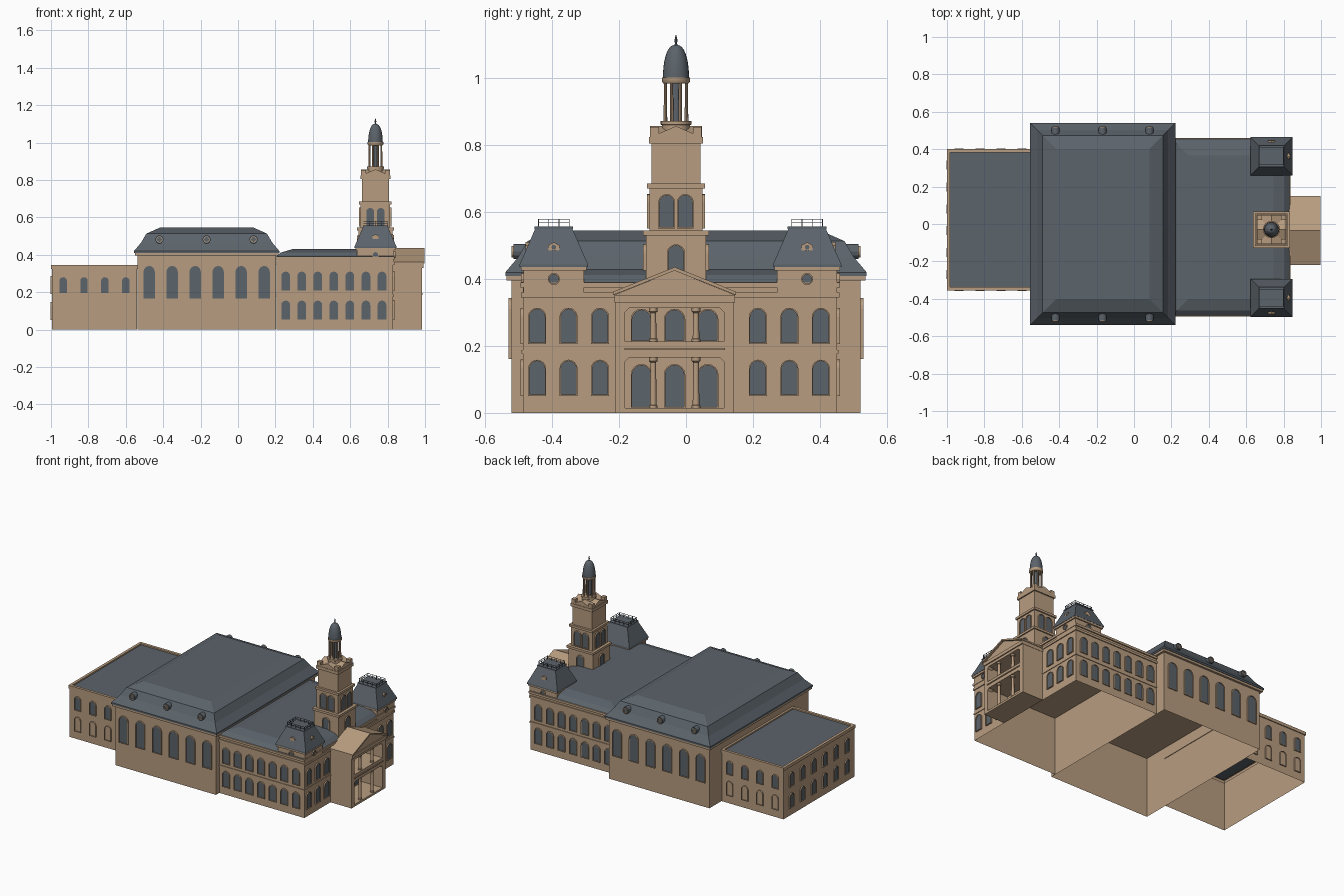
import bpy, bmesh, math
from mathutils import Vector

cube = bpy.data.objects.get("Cube")
if cube:
    bpy.data.objects.remove(cube, do_unlink=True)


def material(name, rgb):
    m = bpy.data.materials.new(name)
    m.use_nodes = True
    m.diffuse_color = (*rgb, 1)
    m.node_tree.nodes["Principled BSDF"].inputs["Base Color"].default_value = (*rgb, 1)
    return m


STONE = material("tan stone", (0.48, 0.335, 0.215))
SLATE = material("slate", (0.105, 0.125, 0.145))


def finish(name, bm, mats, smooth=False):
    mesh = bpy.data.meshes.new(name)
    bm.to_mesh(mesh)
    bm.free()
    ob = bpy.data.objects.new(name, mesh)
    bpy.context.collection.objects.link(ob)
    for m in mats:
        mesh.materials.append(m)
    if smooth:
        bpy.ops.object.select_all(action="DESELECT")
        ob.select_set(True)
        bpy.context.view_layer.objects.active = ob
        bpy.ops.object.shade_smooth_by_angle(angle=math.radians(40))
    return ob


def skin(bm, rings):
    for a, b in zip(rings, rings[1:]):
        for i in range(len(a)):
            j = (i + 1) % len(a)
            bm.faces.new((a[i], a[j], b[j], b[i]))


def stack(name, rect, levels, mat=STONE, top=True, bottom=False):
    """Rectangular shell; levels are (inset, z) pairs."""
    x0, x1, y0, y1 = rect
    bm = bmesh.new()
    rings = [[bm.verts.new(p) for p in ((x0 + d, y0 + d, z), (x1 - d, y0 + d, z),
                                        (x1 - d, y1 - d, z), (x0 + d, y1 - d, z))]
             for d, z in levels]
    skin(bm, rings)
    if top:
        bm.faces.new(rings[-1])
    if bottom:
        bm.faces.new(rings[0][::-1])
    return finish(name, bm, [mat])


def box(name, rect, z0, z1, mat=STONE):
    return stack(name, rect, [(0, z0), (0, z1)], mat, True, True)


def band(name, rect, z0, z1, out):
    return stack(name, rect, [(0, z0), (-out, z0), (-out, z1), (0, z1)], top=False)


def around(cx, cy, hx, hy=None):
    hy = hx if hy is None else hy
    return (cx - hx, cx + hx, cy - hy, cy + hy)


def lathe(name, centre, profile, mat=STONE, n=16):
    bm = bmesh.new()
    rings = [[bm.verts.new((centre[0] + r * math.cos(math.tau * i / n),
                            centre[1] + r * math.sin(math.tau * i / n), z))
              for i in range(n)] for r, z in profile]
    skin(bm, rings)
    bm.faces.new(rings[0][::-1])
    bm.faces.new(rings[-1])
    return finish(name, bm, [mat], True)


def prism(name, outline, a, b, axis, mat=STONE):
    """Extrude an outline of (across, z) along x or y."""
    bm = bmesh.new()
    rings = [[bm.verts.new((d, u, z) if axis == "x" else (u, d, z)) for u, z in outline]
             for d in (a, b)]
    skin(bm, rings)
    bm.faces.new(rings[0])
    bm.faces.new(rings[1])
    bmesh.ops.recalc_face_normals(bm, faces=bm.faces[:])
    return finish(name, bm, [mat])


def arch(hw, z0, z1, grow):
    r, spring = hw + grow, z1 - hw
    return [(-r, z0 - grow), (r, z0 - grow)] + [
        (r * math.cos(math.pi * i / 8), spring + r * math.sin(math.pi * i / 8)) for i in range(9)]


def disc(r, z, grow):
    return [((r + grow) * math.cos(math.tau * i / 12), z + (r + grow) * math.sin(math.tau * i / 12))
            for i in range(12)]


def windows(name, facing, plane, centres, shape, args, blind=False, depth=0.008):
    """Panes with raised surrounds, set along a wall plane."""
    n = Vector(facing)
    t = Vector((0, 0, 1)).cross(n)
    bm = bmesh.new()
    for c in centres:
        base = Vector((plane, c, 0)) if n.x else Vector((c, plane, 0))

        def ring(grow, w):
            return [bm.verts.new(base + t * u + n * w + Vector((0, 0, z)))
                    for u, z in shape(*args, grow)]
        pane = ring(0, 0.003)
        skin(bm, [ring(0.004, 0), ring(0.004, depth), ring(0, depth), pane])
        face = bm.faces.new(pane)
        face.material_index = 0 if blind else 1
    return finish(name, bm, [STONE, SLATE])


def spread(a, b, n):
    return [a + (b - a) * i / (n - 1) for i in range(n)]


RIGHT, LEFT, FRONT, BACK = (1, 0, 0), (-1, 0, 0), (0, -1, 0), (0, 1, 0)

# Rear wing with parapet and flat roof
wing = (-0.995, -0.54, -0.35, 0.395)
stack("wing_walls", wing, [(0, 0), (0, 0.325), (-0.006, 0.325), (-0.006, 0.345),
                           (0.012, 0.345), (0.012, 0.335)], top=False)
stack("wing_roof", wing, [(0.012, 0.336)], SLATE)
for side, facing, plane in (("front", FRONT, wing[2]), ("back", BACK, wing[3])):
    cols = spread(-0.935, -0.6, 4)
    windows("wing_upper_windows_" + side, facing, plane, cols, arch, (0.02, 0.195, 0.28))
    windows("wing_blind_windows_" + side, facing, plane, cols, arch, (0.02, 0.055, 0.145), True)
for z in (0.055, 0.195):
    windows("wing_end_windows", LEFT, wing[0], spread(-0.27, 0.315, 6), arch, (0.02, z, z + 0.088))

# Great hall with mansard roof and round dormers
hall = (-0.538, 0.203, -0.522, 0.522)
stack("hall_walls", hall, [(0, 0), (0, 0.4)])
band("hall_cornice", hall, 0.395, 0.418, 0.014)
stack("hall_roof", hall, [(-0.014, 0.409), (-0.018, 0.409), (-0.018, 0.42), (0.02, 0.465),
                          (0.048, 0.513), (0.12, 0.545)], SLATE)
for s, facing in ((-1, FRONT), (1, BACK)):
    windows("hall_windows", facing, s * 0.522, spread(-0.475, 0.14, 6), arch, (0.03, 0.165, 0.34))
    for x in (-0.42, -0.168, 0.083):
        prism("hall_dormer", [(x + u, z) for u, z in disc(0.022, 0.482, 0)],
              s * 0.45, s * 0.516, "y", SLATE)
        windows("dormer_eye", facing, s * 0.514, [x], disc, (0.013, 0.482))

# Head block with string course, cornices and low roof
block = (0.205, 0.83, -0.487, 0.452)
stack("block_walls", block, [(0, 0), (0, 0.385)])
for z, h, out in ((0.178, 0.01, 0.004), (0.345, 0.015, 0.006), (0.375, 0.015, 0.008)):
    band("block_band", block, z, z + h, out)
stack("block_roof", block, [(-0.004, 0.388), (0.025, 0.412), (0.085, 0.43)], SLATE)
for z in (0.055, 0.21):
    size = (0.023, z, z + 0.1)
    windows("block_front_windows", FRONT, block[2], spread(0.255, 0.77, 7), arch, size)
    windows("block_back_windows", BACK, block[3], spread(0.255, 0.77, 7), arch, size)
    for first in (-0.445, 0.215):
        windows("block_end_windows", RIGHT, block[1], spread(first, first + 0.188, 3), arch, size)

# Corner pavilions with mansard roofs and iron cresting
for cy in (-0.395, 0.362):
    cx = 0.735
    body = around(cx, cy, 0.1, 0.09)
    stack("pavilion_walls", body, [(0, 0.36), (0, 0.437)])
    band("pavilion_cornice", body, 0.425, 0.438, 0.008)
    stack("pavilion_roof", body, [(-0.012, 0.436), (-0.012, 0.444), (0.006, 0.485),
                                  (0.034, 0.55), (0.032, 0.55), (0.032, 0.557)], SLATE)
    windows("pavilion_eye", RIGHT, body[1], [cy], disc, (0.014, 0.4))
    for facing, plane in ((FRONT, body[2]), (BACK, body[3])):
        windows("pavilion_eye", facing, plane, [cx], disc, (0.014, 0.4))
    # Small hooded dormers on the outer slopes
    hood = [(-0.016, 0.485), (0.016, 0.485), (0.018, 0.5), (0, 0.51), (-0.018, 0.5)]
    prism("pavilion_dormer", [(cy + u, z) for u, z in hood], cx + 0.06, cx + 0.095, "x")
    windows("pavilion_dormer_eye", RIGHT, cx + 0.095, [cy], disc, (0.007, 0.495), depth=0.004)
    s = -1 if cy < 0 else 1
    prism("pavilion_side_dormer", [(cx + u, z) for u, z in hood], cy + s * 0.05, cy + s * 0.085, "y")
    # Cresting posts and rails
    hx, hy, r = 0.064, 0.046, 0.0013
    for x in spread(-hx, hx, 5):
        for y in spread(-hy, hy, 4):
            if abs(x) > hx - r or abs(y) > hy - r:
                box("cresting_post", around(cx + x, cy + y, r), 0.556, 0.58, SLATE)
    for z in (0.567, 0.578):
        for k in (-1, 1):
            box("cresting_rail", around(cx, cy + k * hy, hx, r), z, z + 0.002, SLATE)
            box("cresting_rail", around(cx + k * hx, cy, r, hy), z, z + 0.002, SLATE)

# Two-storey entrance portico
py, px0, px1 = -0.034, 0.83, 0.985
for s in (-1, 1):
    box("portico_side_wall", around((px0 + px1) / 2, py + s * 0.163, (px1 - px0) / 2, 0.015), 0, 0.33)
for name, z0, z1 in (("floor", 0, 0.014), ("balcony", 0.165, 0.213), ("entablature", 0.313, 0.335)):
    box("portico_" + name, (px0, px1, py - 0.176, py + 0.176), z0, z1)
box("portico_balcony_rail", (0.97, 0.99, py - 0.15, py + 0.15), 0.188, 0.194)
box("portico_cornice", (px0, 0.992, py - 0.18, py + 0.18), 0.33, 0.352)
prism("portico_gable", [(py - 0.182, 0.352), (py + 0.182, 0.352), (py, 0.425)], px0, 0.985, "x")
prism("portico_roof", [(py - 0.184, 0.352), (py, 0.425), (py + 0.184, 0.352),
                       (py + 0.184, 0.362), (py, 0.436), (py - 0.184, 0.362)], px0, 0.998, "x")
for z0, z1 in ((0.014, 0.165), (0.213, 0.313)):
    for s in (-1, 1):
        spot = (0.967, py + s * 0.064)
        lathe("portico_column", spot, [(0.013, z0), (0.013, z0 + 0.008), (0.01, z0 + 0.01),
                                       (0.0085, z1 - 0.014), (0.013, z1 - 0.01), (0.013, z1)], n=12)
        # Small brackets in the outer corners of each opening
        y = py + s * 0.148
        prism("portico_bracket", [(y, z1), (y - s * 0.012, z1), (y, z1 - 0.012)], 0.95, px1, "x")
    windows("portico_doors", RIGHT, px0, spread(py - 0.099, py + 0.099, 3), arch,
            (0.028, z0 + 0.004, min(z0 + 0.128, z1 - 0.006)))

# Clock-less square tower in three stages
tx, ty = 0.735, -0.03
stages = (("base", 0.09, 0.385, 0.53, 0.545), ("belfry", 0.079, 0.545, 0.67, 0.685),
          ("upper", 0.073, 0.685, 0.805, 0.825))
for name, h, z0, z1, z2 in stages:
    box("tower_" + name, around(tx, ty, h), z0, z1)
    box("tower_" + name + "_cornice", around(tx, ty, h + 0.008), z1, z2)
for facing in (RIGHT, LEFT, FRONT, BACK):
    n = Vector(facing)
    mid, sign = (ty, n.x) if n.x else (tx, n.y)
    centre = tx if n.x else ty
    windows("tower_base_window", facing, centre + sign * 0.09, [mid], arch, (0.023, 0.42, 0.5))
    windows("belfry_windows", facing, centre + sign * 0.079, [mid - 0.028, mid + 0.028], arch,
            (0.021, 0.555, 0.65))
for axis, mid, centre in (("x", ty, tx), ("y", tx, ty)):
    prism("tower_gable", [(mid - 0.075, 0.825), (mid + 0.075, 0.825), (mid, 0.857)],
          centre - 0.078, centre + 0.078, axis)
for sx in (-1, 1):
    for sy in (-1, 1):
        box("tower_corner_block", around(tx + sx * 0.064, ty + sy * 0.064, 0.013), 0.82, 0.854)

# Domed lantern and finial
lathe("lantern_base", (tx, ty), [(0.042, 0.825), (0.042, 0.86), (0.046, 0.862), (0.046, 0.872)])
lathe("lantern_core", (tx, ty), [(0.016, 0.87), (0.016, 0.99)], SLATE, 12)
for i in range(8):
    a = math.tau * (i + 0.5) / 8
    lathe("lantern_column", (tx + 0.034 * math.cos(a), ty + 0.034 * math.sin(a)),
          [(0.0055, 0.87), (0.0045, 0.99)], n=8)
lathe("lantern_ring", (tx, ty), [(0.038, 0.985), (0.042, 0.99), (0.042, 1.002)], n=24)
dome = [(0.039 * math.cos(a) ** 0.8, 1.002 + 0.098 * math.sin(a)) for a in spread(0, 1.5, 10)]
lathe("dome", (tx, ty), dome, SLATE, 24)
lathe("finial", (tx, ty), [(0.006, 1.095), (0.003, 1.105), (0.005, 1.112), (0.0008, 1.13)], SLATE, 8)
